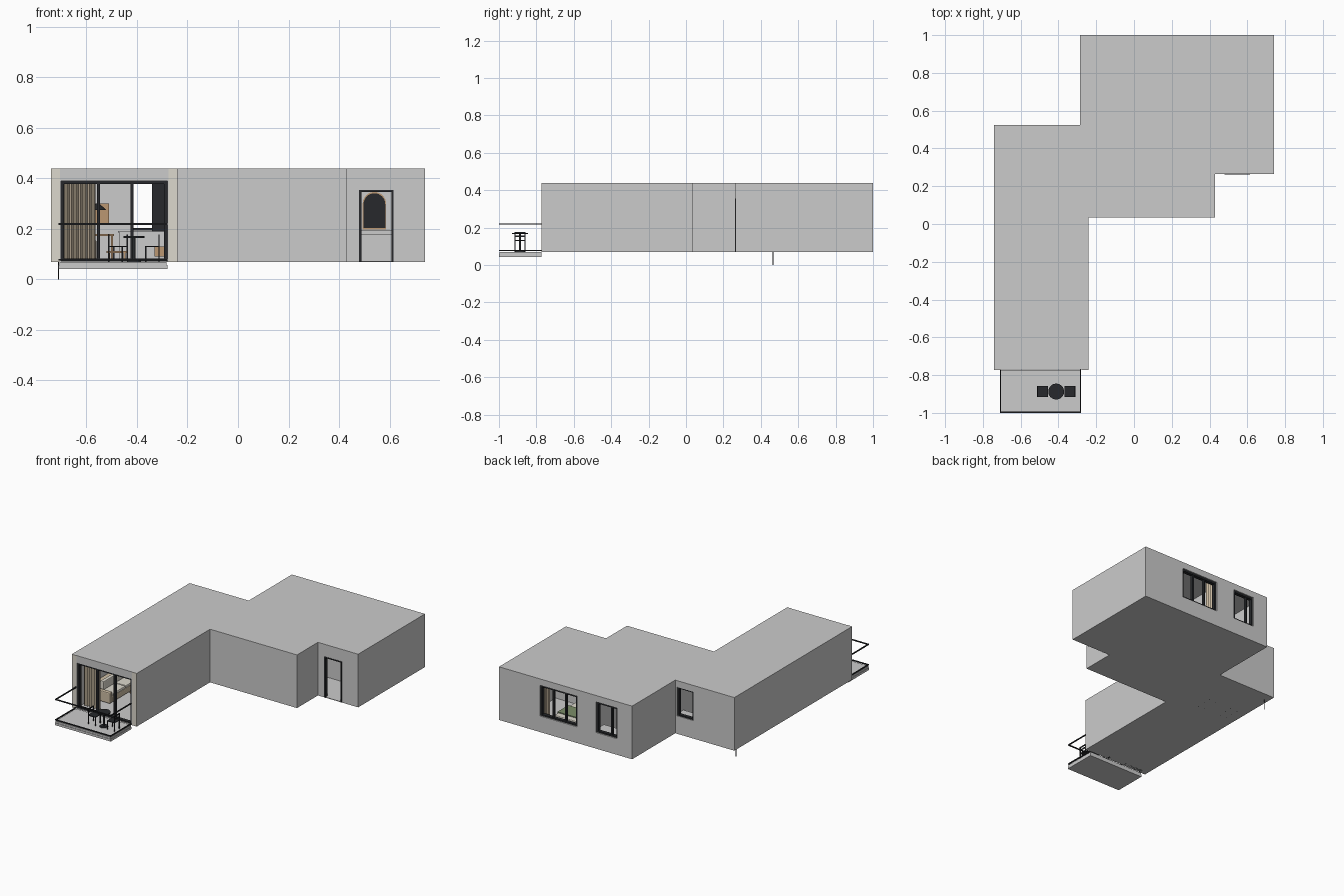
import bpy, bmesh, math
from mathutils import Vector

if "Cube" in bpy.data.objects:
    bpy.data.objects.remove(bpy.data.objects["Cube"])


def material(name, rgb):
    m = bpy.data.materials.new(name)
    m.diffuse_color = (*rgb, 1)
    m.use_nodes = True
    m.node_tree.nodes["Principled BSDF"].inputs["Base Color"].default_value = m.diffuse_color
    return m


DARK = material("dark_metal", (0.02, 0.022, 0.025))
BEIGE = material("beige_fabric", (0.62, 0.52, 0.38))
CREAM = material("cream_paint", (0.72, 0.69, 0.61))
WOOD = material("wood", (0.5, 0.31, 0.17))
GREEN = material("green_fabric", (0.2, 0.27, 0.14))


def finish(name, bm, mat=None):
    bmesh.ops.recalc_face_normals(bm, faces=bm.faces)
    me = bpy.data.meshes.new(name)
    bm.to_mesh(me)
    bm.free()
    ob = bpy.data.objects.new(name, me)
    bpy.context.collection.objects.link(ob)
    if mat:
        me.materials.append(mat)
    return ob


def add_box(bm, x0, x1, y0, y1, z0, z1):
    vs = bmesh.ops.create_cube(bm, size=1)["verts"]
    for v in vs:
        v.co = Vector(((x0 + x1) / 2 + v.co.x * (x1 - x0), (y0 + y1) / 2 + v.co.y * (y1 - y0),
                       (z0 + z1) / 2 + v.co.z * (z1 - z0)))


def boxes(name, items, mat=None, bevel=0):
    bm = bmesh.new()
    for b in items:
        add_box(bm, *b)
    ob = finish(name, bm, mat)
    if bevel:
        mod = ob.modifiers.new("soft_edges", "BEVEL")
        mod.width, mod.segments = bevel, 2
    return ob


def prism(name, pts, z0, z1, mat=None):
    bm = bmesh.new()
    f = bm.faces.new([bm.verts.new((x, y, z0)) for x, y in pts])
    up = bmesh.ops.extrude_face_region(bm, geom=[f])["geom"]
    bmesh.ops.translate(bm, vec=(0, 0, z1 - z0), verts=[v for v in up if isinstance(v, bmesh.types.BMVert)])
    return finish(name, bm, mat)


def cone(name, x, y, z0, z1, r0, r1, mat=None, n=24):
    bm = bmesh.new()
    bmesh.ops.create_cone(bm, cap_ends=True, segments=n, radius1=r0, radius2=r1, depth=z1 - z0)
    bmesh.ops.translate(bm, vec=(x, y, (z0 + z1) / 2), verts=bm.verts)
    return finish(name, bm, mat)


def cut(ob, cutter):
    cutter.hide_render = True
    cutter.hide_set(True)
    cutter.display_type = "WIRE"
    mod = ob.modifiers.new("cut", "BOOLEAN")
    mod.object, mod.operation, mod.solver = cutter, "DIFFERENCE", "EXACT"


def frame(name, x0, x1, y, z0, z1, w, bars=(), sill=True, d=0.012):
    items = [(x0, x0 + w, y - d, y + d, z0, z1), (x1 - w, x1, y - d, y + d, z0, z1),
             (x0 + w, x1 - w, y - d, y + d, z1 - w, z1)]
    if sill:
        items.append((x0 + w, x1 - w, y - d, y + d, z0, z0 + w))
    items += [(b - w / 2, b + w / 2, y - d * .8, y + d * .8, z0, z1 - w) for b in bars]
    boxes(name, items, DARK)


def curtain(name, x0, x1, y, z0, z1, folds):
    n = folds * 4
    front = [(x0 + (x1 - x0) * i / n, y + 0.010 * math.sin(i * math.pi / 2)) for i in range(n + 1)]
    prism(name, front + [(px, py + 0.004) for px, py in reversed(front)], z0, z1, BEIGE)


# Stepped building shell
Z0, Z1, T = 0.07, 0.44, 0.035
outer = [(-.74, -.77), (-.24, -.77), (-.24, .035), (.43, .035), (.43, .265),
         (.74, .265), (.74, 1), (-.285, 1), (-.285, .525), (-.74, .525)]
inner = [(-.74 + T, -.77 + T), (-.24 - T, -.77 + T), (-.24 - T, .035 + T), (.43 - T, .035 + T),
         (.43 - T, .265 + T), (.74 - T, .265 + T), (.74 - T, 1 - T), (-.285 + T, 1 - T),
         (-.285 + T, .525 - T), (-.74 + T, .525 - T)]
shell = prism("outer_walls_and_roof", outer, Z0, Z1)
cut(shell, prism("room_cutter", inner, 0.0, 0.425))
cut(shell, boxes("opening_cutter", [
    (-.70, -.28, -.80, -.72, 0.0, .39),
    (.48, .615, .24, .32, 0.0, .355),
    (.14, .425, .94, 1.03, .18, .395),
    (-.17, -.007, .94, 1.03, .18, .395),
    (-.425, -.30, .47, .55, .195, .395)]))
prism("floor", inner, Z0, Z0 + .004)
boxes("door_thresholds", [(-.70, -.28, -.77, -.735, Z0, .074), (.48, .615, .265, .30, Z0, .074)])
boxes("front_wall_trim", [(-.74, -.705, -.772, -.77, Z0, Z1), (-.275, -.24, -.772, -.77, Z0, Z1)], CREAM)

# Inner partitions with doorway gaps
boxes("partition_walls", [
    (-.275, -.25, .07, .20, .074, .425), (-.275, -.25, .32, .49, .074, .425),
    (-.25, -.12, .515, .535, .074, .425), (-.01, .16, .515, .535, .074, .425),
    (.27, .705, .515, .535, .074, .425), (.06, .08, .535, .965, .074, .425)])

# Window and door frames
frame("sliding_door_frame", -.70, -.28, -.752, .07, .39, .012, (-.553, -.42))
frame("entrance_frame", .48, .615, .275, .07, .355, .008, sill=False)
frame("large_back_window", .14, .425, .98, .18, .395, .012, (.235, .33))
frame("small_back_window", -.17, -.007, .98, .18, .395, .012, (-.12,))
frame("kitchen_window", -.425, -.30, .508, .195, .395, .009)
boxes("window_sills", [(.135, .43, .965, 1.0, .176, .182), (-.175, -.002, .965, 1.0, .176, .182)])
boxes("open_entrance_door", [(.608, .615, .30, .425, .075, .347)])

# Balcony slab and rails
boxes("balcony_slab", [(-.71, -.28, -1, -.773, .042, .058), (-.707, -.283, -.997, -.773, .058, .07)])
rails = []
for z in (.078, .22):
    r = .0035
    rails += [(-.71, -.28, -1, -1 + 2 * r, z - r, z + r)]
    rails += [(x, x + 2 * r, -1 + 2 * r, -.77, z - r, z + r) for x in (-.71, -.28 - 2 * r)]
boxes("balcony_rails", rails, DARK)

# Balcony table and two chairs
TX, TY = -.412, -.887
cone("bistro_table_top", TX, TY, .165, .172, .042, .042, DARK, 32)
cone("bistro_table_stem", TX, TY, .075, .165, .006, .006, DARK, 12)
cone("bistro_table_foot", TX, TY, .07, .076, .028, .024, DARK)


def chair(name, x, y, side, s=.029, mat=DARK):
    t = .0025
    items = [(x - s, x + s, y - s, y + s, .128, .133)]
    for a in (-1, 1):
        for b in (-1, 1):
            cx, cy = x + a * (s - t), y + b * (s - t)
            items.append((cx - t, cx + t, cy - t, cy + t, .07, .178 if a == side else .128))
    bx = x + side * (s - t)
    items += [(bx - t, bx + t, y - s, y + s, z, z + .008) for z in (.15, .170)]
    boxes(name, items, mat)


chair("balcony_chair_left", TX - .073, TY, -1)
chair("balcony_chair_right", TX + .073, TY, 1)

# Living room: curtain, sofa, low table, pendant
curtain("living_room_curtain", -.69, -.565, -.71, .078, .385, 7)
boxes("sofa", [(-.70, -.56, -.58, -.14, .08, .12), (-.70, -.665, -.58, -.14, .12, .19),
               (-.70, -.56, -.61, -.58, .08, .155), (-.70, -.56, -.14, -.11, .08, .155)], BEIGE, .006)
boxes("sofa_cushions", [(-.662, -.56, y, y + .14, .121, .14) for y in (-.575, -.43, -.285)]
      + [(-.662, -.635, y, y + .13, .141, .20) for y in (-.57, -.425, -.28)], CREAM, .006)
boxes("coffee_table", [(-.52, -.44, -.45, -.27, .105, .113)]
      + [(x, x + .008, y, y + .008, .074, .105) for x in (-.515, -.453) for y in (-.445, -.283)], WOOD)
cone("pendant_shade", -.555, .15, .275, .30, .034, .006, DARK)
cone("pendant_cord", -.555, .15, .30, .425, .0015, .0015, DARK, 8)

# Dining set and kitchen
boxes("dining_table", [(-.62, -.49, .05, .26, .172, .18)]
      + [(x, x + .008, y, y + .008, .074, .172) for x in (-.615, -.503) for y in (.06, .24)], WOOD)
for i, y in enumerate((.10, .21)):
    chair("dining_chair_left_%d" % i, -.645, y, -1)
    chair("dining_chair_right_%d" % i, -.465, y, 1)
boxes("kitchen_counter", [(-.47, -.28, .43, .488, .074, .185), (-.475, -.278, .425, .49, .185, .192)])
boxes("tall_black_cabinet", [(-.34, -.277, -.13, .02, .19, .40)], DARK)
boxes("media_unit", [(-.33, -.277, -.50, -.14, .09, .13)], WOOD)
boxes("wall_picture", [(-.615, -.51, .48, .489, .22, .30)], WOOD)

# Entrance: console and arched mirror
boxes("console_table", [(.47, .63, .47, .513, .175, .195), (.47, .48, .47, .513, .074, .175),
                        (.62, .63, .47, .513, .074, .175)])
arch = [(-.043, 0), (.043, 0)] + [(.043 * math.cos(a * math.pi / 16), .095 + .043 * math.sin(a * math.pi / 16))
                                  for a in range(17)]
for name, s, th, mat in (("mirror_frame", 1.08, .005, WOOD), ("arched_mirror", 1.0, .007, DARK)):
    m = prism(name, [(x * s, z * s) for x, z in arch], 0, th, mat)
    m.rotation_euler.x = math.pi / 2
    m.location = (.54, .515, .203 - (s - 1) * .07)

# Bedroom: bed, pillows, blanket, wardrobe, curtains
boxes("bed_base", [(.17, .40, .56, .88, .08, .12), (.16, .41, .538, .555, .08, .22)], WOOD)
boxes("mattress", [(.172, .398, .56, .88, .121, .15)], CREAM, .006)
boxes("blanket", [(.168, .402, .72, .84, .12, .156)], GREEN)
boxes("pillows", [(x, x + .09, .565, .62, .151, .175) for x in (.185, .295)], BEIGE, .008)
boxes("wardrobe", [(.63, .704, .56, .95, .074, .38)])
curtain("bedroom_curtain_left", .11, .18, .945, .08, .41, 5)
curtain("bedroom_curtain_right", .385, .455, .945, .08, .41, 5)

# Second room: desk and shelf
boxes("desk", [(-.19, .03, .86, .955, .165, .175), (-.19, -.18, .86, .955, .074, .165),
               (.02, .03, .86, .955, .074, .165)])
boxes("low_shelf", [(-.248, -.20, .56, .80, .074, .26)], WOOD)

# Drain pipe below the floor
boxes("drain_pipe", [(-.712, -.708, .463, .467, 0, .072)], DARK)
